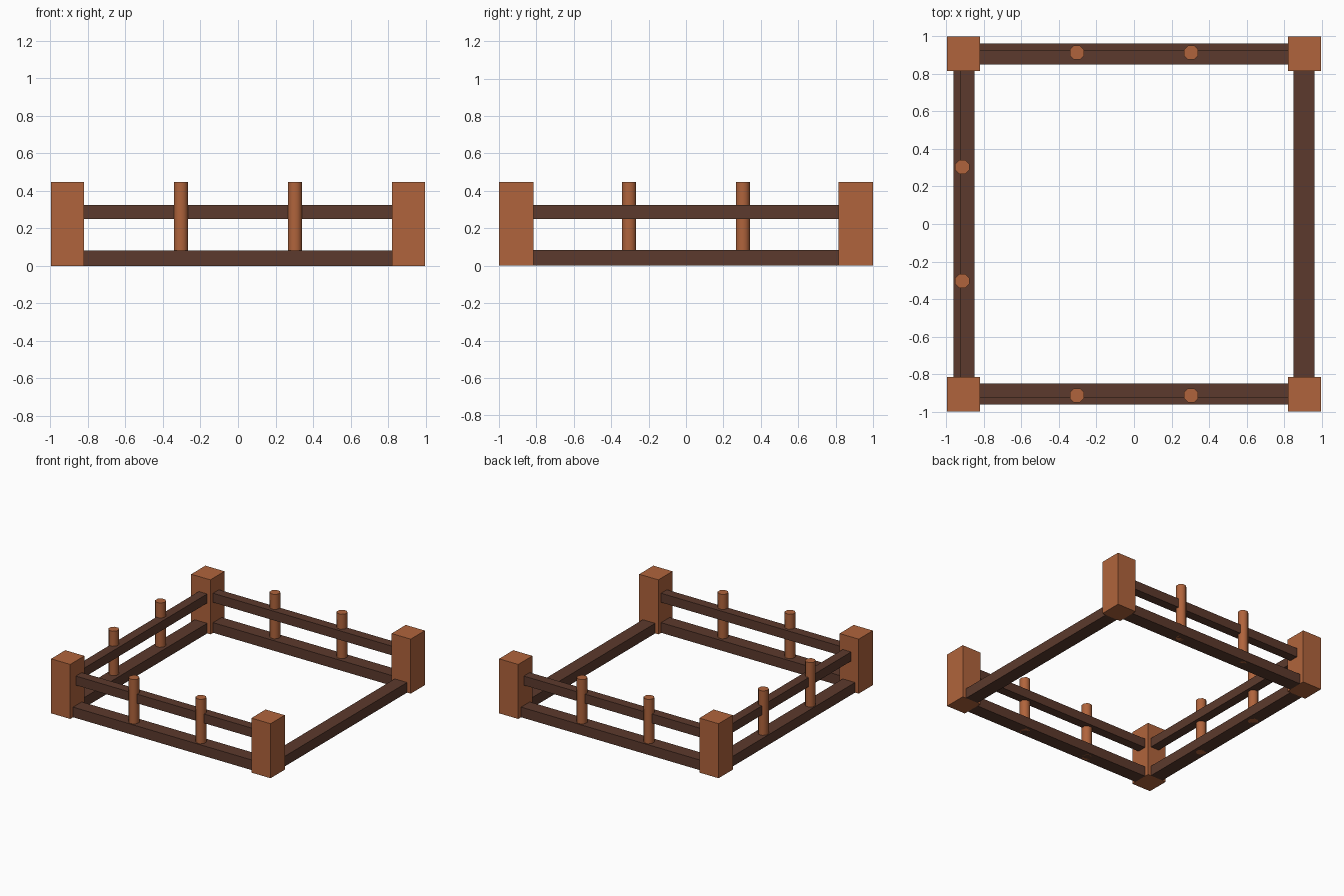
import bpy
import math

if "Cube" in bpy.data.objects:
    bpy.data.objects.remove(bpy.data.objects["Cube"])


def material(name, color):
    m = bpy.data.materials.new(name)
    m.diffuse_color = color
    m.use_nodes = True
    m.node_tree.nodes["Principled BSDF"].inputs["Base Color"].default_value = m.diffuse_color
    return m


LIGHT = material("light_wood", (0.434, 0.127, 0.045, 1))
DARK = material("dark_wood", (0.107, 0.042, 0.026, 1))

POST_X, POST_Y = 0.822, 0.816      # inner faces of the corner posts
OUT_X, OUT_Y = 0.996, 1.0          # outer faces of the corner posts
HEIGHT = 0.447


def box(name, lo, hi, mat):
    center = [(a + b) / 2 for a, b in zip(lo, hi)]
    bpy.ops.mesh.primitive_cube_add(size=1, location=center)
    ob = bpy.context.object
    ob.name = name
    ob.scale = [b - a for a, b in zip(lo, hi)]
    bpy.ops.object.transform_apply(location=False, rotation=False, scale=True)
    ob.data.materials.append(mat)


def peg(name, x, y):
    bpy.ops.mesh.primitive_cylinder_add(vertices=8, radius=0.041, depth=HEIGHT,
                                        location=(x, y, HEIGHT / 2),
                                        rotation=(0, 0, math.pi / 8))
    ob = bpy.context.object
    ob.name = name
    ob.data.materials.append(LIGHT)
    bpy.ops.object.shade_smooth_by_angle(angle=math.radians(50))


def rail(name, axis, side, inner, outer, z0, z1):
    # Rail spanning between two posts along the given axis
    a, b = sorted((side * inner, side * outer))
    if axis == "x":
        box(name, (-POST_X, a, z0), (POST_X, b, z1), DARK)
    else:
        box(name, (a, -POST_Y, z0), (b, POST_Y, z1), DARK)


# Corner posts
for sx, nx in ((-1, "left"), (1, "right")):
    for sy, ny in ((-1, "front"), (1, "back")):
        xs = sorted((sx * POST_X, sx * OUT_X))
        ys = sorted((sy * POST_Y, sy * OUT_Y))
        box(f"{ny}_{nx}_post", (xs[0], ys[0], 0), (xs[1], ys[1], HEIGHT), LIGHT)

# Rails and pegs; the right side is open above its lower rail
for name, axis, side in (("front", "x", -1), ("back", "x", 1),
                         ("left", "y", -1), ("right", "y", 1)):
    rail(f"{name}_lower_rail", axis, side, 0.851, 0.963, 0, 0.083)
    if name == "right":
        continue
    rail(f"{name}_upper_rail", axis, side, 0.851, 0.927, 0.249, 0.324)
    for i, t in enumerate((-0.304, 0.304), 1):
        x, y = (t, side * 0.914) if axis == "x" else (side * 0.915, t)
        peg(f"{name}_peg_{i}", x, y)
